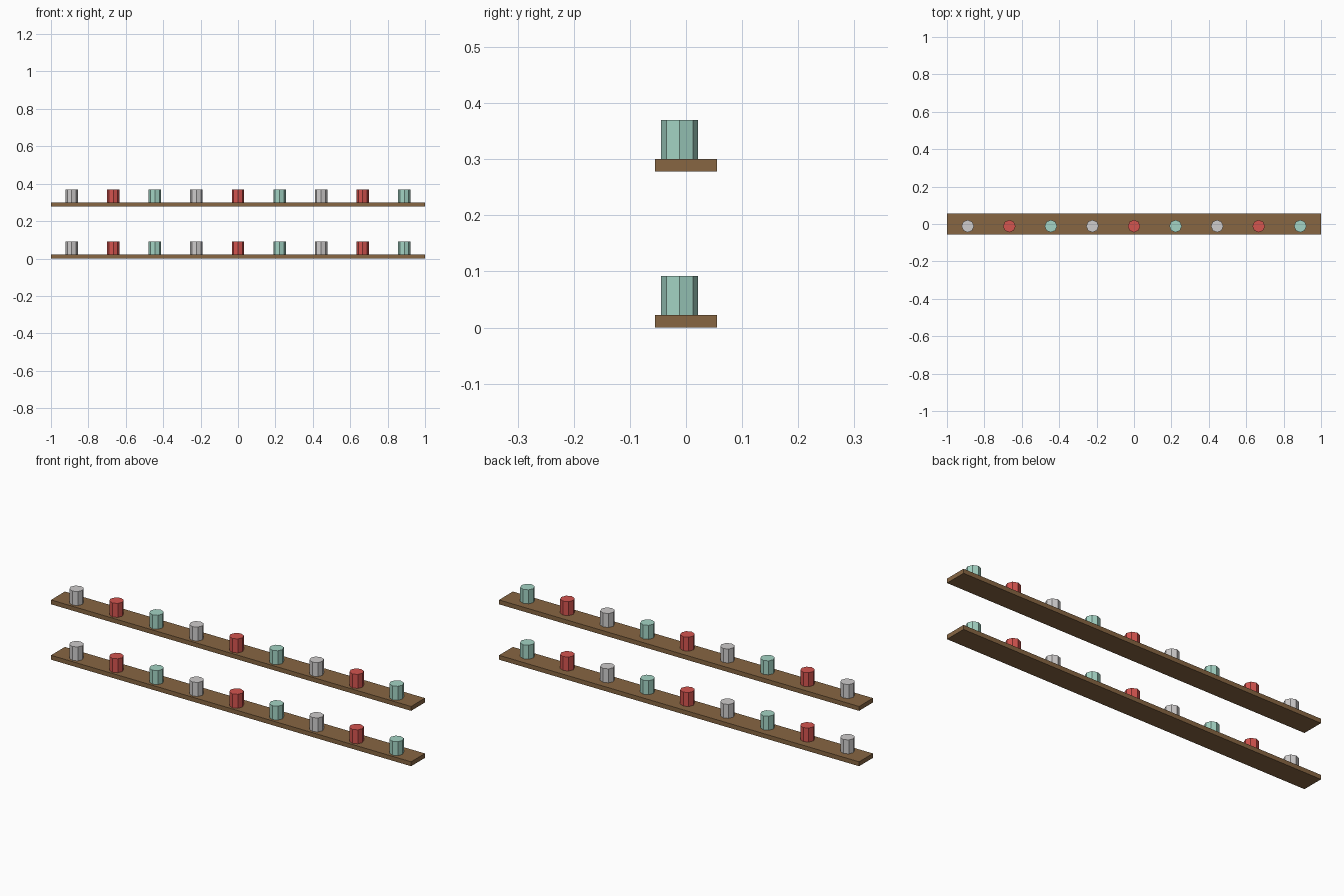
import bpy, bmesh
from mathutils import Matrix

if "Cube" in bpy.data.objects:
    bpy.data.objects.remove(bpy.data.objects["Cube"])


def material(name, rgb):
    # sRGB to linear flat colour
    m = bpy.data.materials.new(name)
    lin = [c / 12.92 if c <= 0.04045 else ((c + 0.055) / 1.055) ** 2.4 for c in rgb]
    m.diffuse_color = (*lin, 1)
    m.use_nodes = True
    m.node_tree.nodes["Principled BSDF"].inputs["Base Color"].default_value = m.diffuse_color
    return m


WOOD = material("brown wood", (0.53, 0.40, 0.26))
JARS = [material("light grey", (0.81, 0.80, 0.80)),
        material("red", (0.83, 0.33, 0.31)),
        material("mint green", (0.64, 0.83, 0.77))]


def add_object(name, bm, mat):
    mesh = bpy.data.meshes.new(name)
    bm.to_mesh(mesh)
    bm.free()
    mesh.materials.append(mat)
    obj = bpy.data.objects.new(name, mesh)
    bpy.context.collection.objects.link(obj)
    return obj


def board(name, bottom):
    bm = bmesh.new()
    bmesh.ops.create_cube(bm, size=1, matrix=Matrix.Diagonal((2, 0.11, 0.022, 1)))
    add_object(name, bm, WOOD).location = (0, 0, bottom + 0.011)


def jar(name, x, bottom, mat):
    # solid eight-sided jar with corners on the axes
    bm = bmesh.new()
    bmesh.ops.create_cone(bm, cap_ends=True, segments=8, radius1=0.0333,
                          radius2=0.0333, depth=0.07)
    add_object(name, bm, mat).location = (x, -0.0115, bottom + 0.035)


# two shelf boards, each with nine evenly spaced jars in repeating colours
for level, z in (("lower", 0.0), ("upper", 0.278)):
    board(f"{level}_shelf_board", z)
    for i in range(9):
        jar(f"{level}_jar_{i + 1}", (i - 4) * 2 / 9, z + 0.022, JARS[i % 3])
